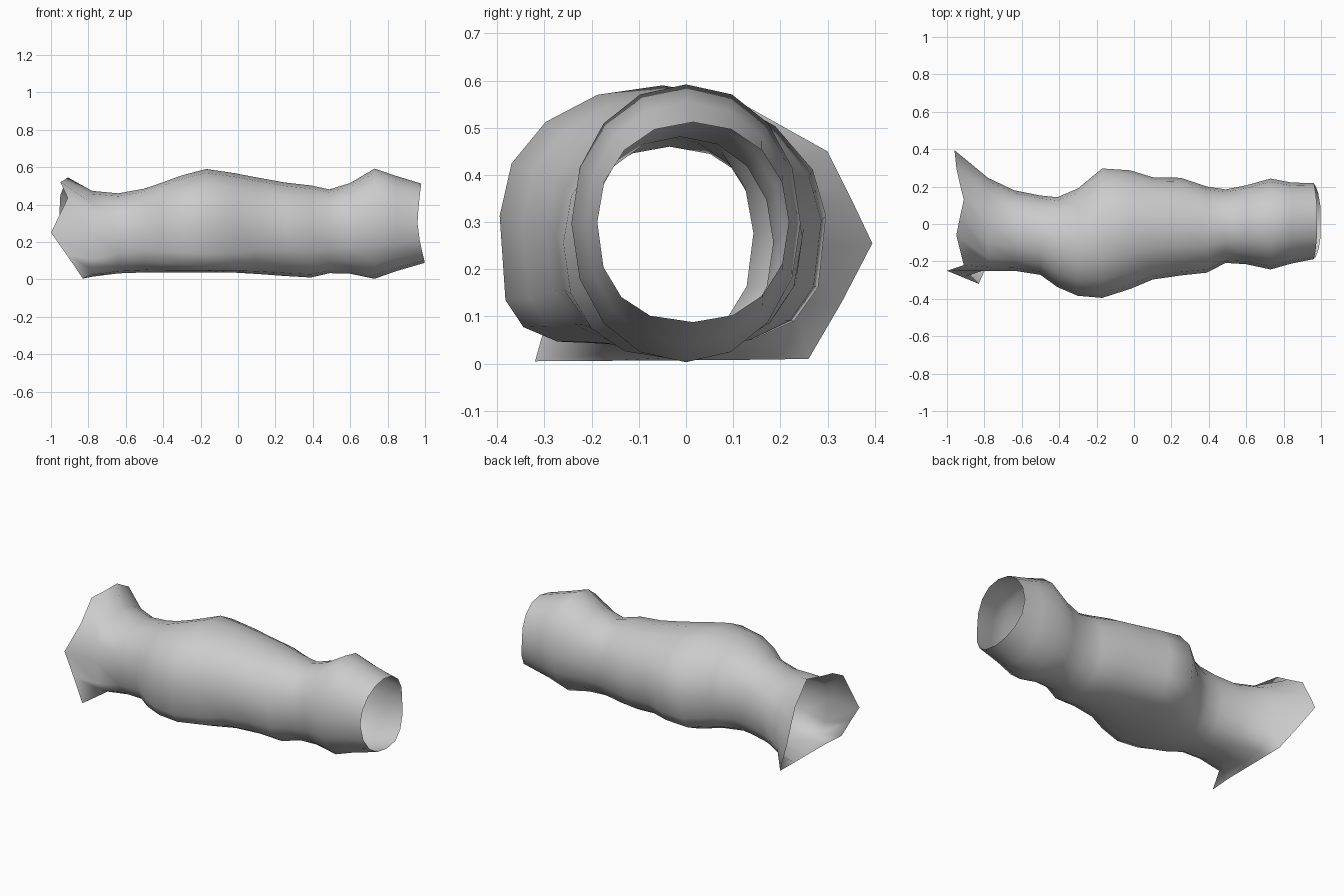
import bpy, bmesh, math

N = 16  # points around the tube, index 0 at +y, 4 top, 8 at -y, 12 bottom

# x, y min, y max, z min, z max, squareness of lower front
SECTIONS = [
    (-0.78, -0.250, 0.246, 0.014, 0.473, 3.6),
    (-0.64, -0.250, 0.180, 0.032, 0.460, 2.9),
    (-0.50, -0.272, 0.152, 0.037, 0.485, 2.7),
    (-0.41, -0.337, 0.143, 0.037, 0.516, 3.1),
    (-0.30, -0.384, 0.190, 0.037, 0.556, 3.7),
    (-0.17, -0.395, 0.297, 0.037, 0.590, 4.4),
    (-0.02, -0.347, 0.287, 0.036, 0.568, 3.9),
    (0.10, -0.297, 0.250, 0.029, 0.545, 2.9),
    (0.25, -0.275, 0.247, 0.018, 0.518, 2.4),
    (0.39, -0.260, 0.200, 0.010, 0.502, 2.3),
    (0.49, -0.208, 0.185, 0.033, 0.481, 2.4),
    (0.60, -0.215, 0.207, 0.030, 0.515, 2.2),
    (0.73, -0.243, 0.243, 0.003, 0.592, 2.1),
    (0.84, -0.212, 0.222, 0.042, 0.555, 2.2),
]

# flared ragged mouth at the left end
MOUTH = [
    (-0.96, 0.395, 0.255), (-0.955, 0.35, 0.35), (-0.95, 0.30, 0.45),
    (-0.93, 0.21, 0.50), (-0.91, 0.13, 0.545), (-0.93, 0.04, 0.53),
    (-0.95, -0.06, 0.52), (-0.91, -0.22, 0.435), (-1.0, -0.25, 0.25),
    (-0.915, -0.285, 0.13), (-0.83, -0.32, 0.005), (-0.82, -0.17, 0.006),
    (-0.82, -0.03, 0.007), (-0.82, 0.12, 0.008), (-0.82, 0.26, 0.01),
    (-0.89, 0.33, 0.13),
]


def section_ring(x, y0, y1, z0, z1, low):
    """Rounded ring; lower front squarer, upper back leaner on bulges."""
    cy, cz, w, h = (y0 + y1) / 2, (z0 + z1) / 2, (y1 - y0) / 2, (z1 - z0) / 2
    ring = []
    for k in range(N):
        a = 2 * math.pi * k / N
        c, s = math.cos(a), math.sin(a)
        p = 2.1
        if s < -0.01:
            p = low if c < 0 else 2 + (low - 2) * 0.5
        elif c > 0.01 and -0.4 < x < 0.05:
            p = 1.85
        c = math.copysign(abs(c) ** (2 / p), c)
        s = math.copysign(abs(s) ** (2 / p), s)
        ring.append((x, cy + w * c, cz + h * s))
    return ring


# wavy rim at the right end
right_rim = []
for x, y, z in section_ring(0.96, -0.188, 0.218, 0.088, 0.512, 2.4):
    wave = min(1, abs(z - 0.30) / 0.2) ** 1.5
    right_rim.append((x + 0.037 * wave * (1 if z < 0.3 else 0.5), y, z))

rings = [MOUTH] + [section_ring(*s) for s in SECTIONS] + [right_rim]

# open tube skin
bm = bmesh.new()
verts = [[bm.verts.new(p) for p in ring] for ring in rings]
for a, b in zip(verts, verts[1:]):
    for k in range(N):
        j = (k + 1) % N
        bm.faces.new((a[k], b[k], b[j], a[j]))
bmesh.ops.recalc_face_normals(bm, faces=bm.faces)
mesh = bpy.data.meshes.new("tunnel_tube")
bm.to_mesh(mesh)
bm.free()
for poly in mesh.polygons:
    poly.use_smooth = True
tube = bpy.data.objects.new("tunnel_tube", mesh)
bpy.context.collection.objects.link(tube)
